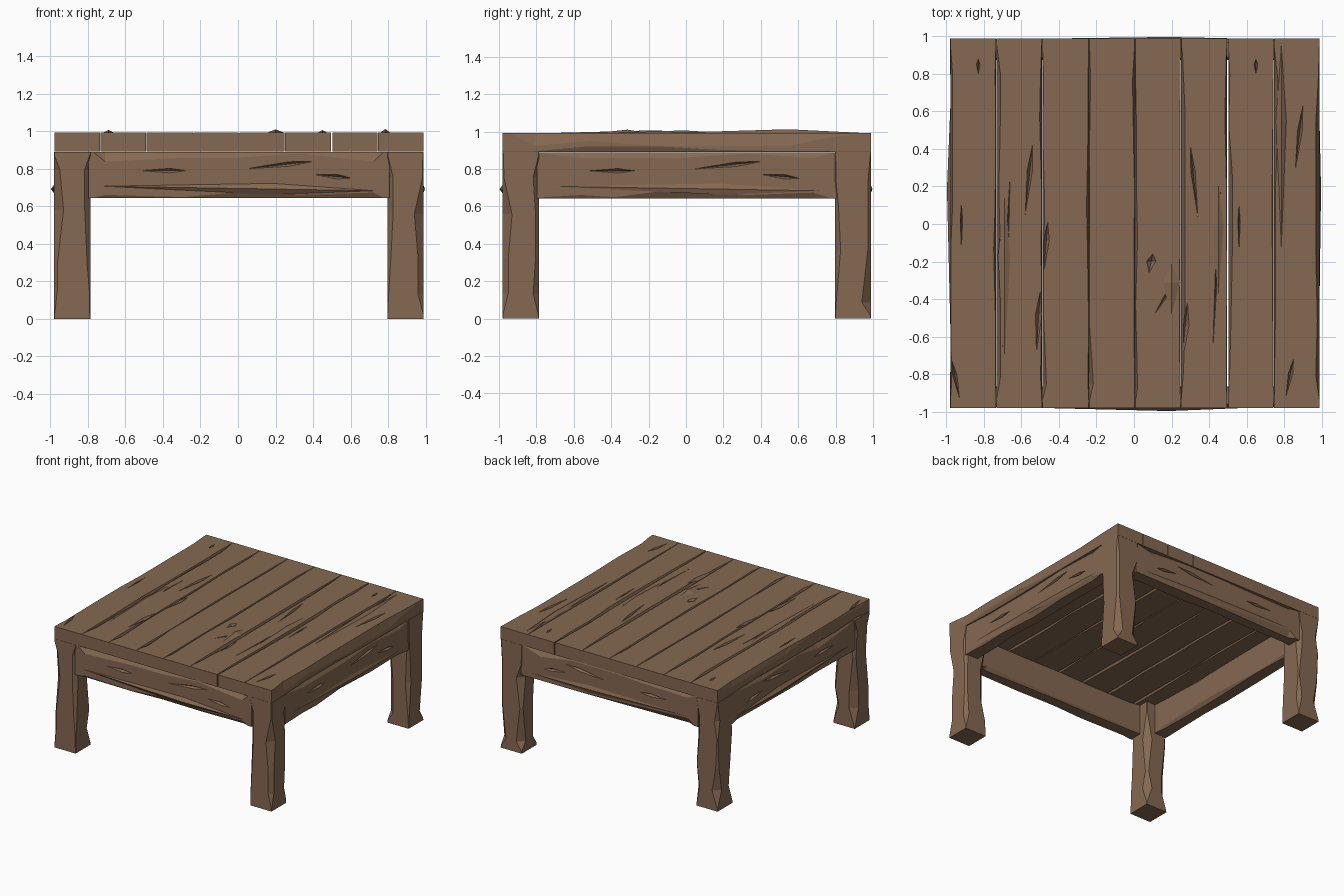
import bpy, bmesh, random
from mathutils import Vector

if "Cube" in bpy.data.objects:
    bpy.data.objects.remove(bpy.data.objects["Cube"])

random.seed(7)
wood = bpy.data.materials.new("brown wood")
wood.diffuse_color = (0.235, 0.140, 0.083, 1)
wood.use_nodes = True
wood.node_tree.nodes["Principled BSDF"].inputs["Base Color"].default_value = wood.diffuse_color
LO, HI = -0.98, 0.99          # outer faces of the table


def finish(bm, name):
    bmesh.ops.recalc_face_normals(bm, faces=bm.faces)
    me = bpy.data.meshes.new(name)
    bm.to_mesh(me)
    bm.free()
    me.materials.append(wood)
    ob = bpy.data.objects.new(name, me)
    bpy.context.collection.objects.link(ob)
    return ob


def beam(name, lo, hi, axis, wear, stations=5):
    """Box along an axis with irregularly carved long edges, square at both ends.
    wear = (du, dv) for the corners (lo,lo) (hi,lo) (hi,hi) (lo,hi)."""
    u, v = [a for a in range(3) if a != axis]
    n = stations
    ts = [0, 0.02] + [(i + random.uniform(0.25, 0.75)) / n for i in range(n)] + [0.98, 1]
    bm = bmesh.new()
    rings = []
    for k, t in enumerate(ts):
        end = k in (0, len(ts) - 1)
        ring = []
        for c, (cu, cv) in enumerate(((0, 0), (1, 0), (1, 1), (0, 1))):
            r = 0.04 if end else random.choice((0.12, 0.35, 0.6, 1.0))
            s = 0.1 if k in (1, len(ts) - 2) else 1
            du, dv = wear[c][0] * r * s, wear[c][1] * r * s
            pts = []
            for eu, ev in ((du, 0), (0, dv)):
                p = [0, 0, 0]
                p[axis] = lo[axis] + t * (hi[axis] - lo[axis])
                p[u] = hi[u] - eu if cu else lo[u] + eu
                p[v] = hi[v] - ev if cv else lo[v] + ev
                pts.append(p)
            if c in (0, 2):
                pts.reverse()
            ring += [bm.verts.new(p) for p in pts]
        rings.append(ring)
    for a, b in zip(rings, rings[1:]):
        for i in range(8):
            j = (i + 1) % 8
            bm.faces.new((a[i], a[j], b[j], b[i]))
    bm.faces.new(rings[0])
    bm.faces.new(rings[-1])
    return finish(bm, name)


def spindle(bm, centre, along, across, out):
    """Long four-sided splinter: used as a ridge or as a crack cutter."""
    c, a, w, o = (Vector(q) for q in (centre, along, across, out))
    tips = [bm.verts.new(c - a), bm.verts.new(c + a)]
    mid = [bm.verts.new(c + a * 0.25 + d) for d in (w, o, -w, -o)]
    for i in range(4):
        for t in tips:
            bm.faces.new((mid[i], mid[(i + 1) % 4], t))


def carve(objects, cracks):
    """Cut splinter-shaped cracks out of the objects."""
    bm = bmesh.new()
    for c in cracks:
        spindle(bm, *c)
    cutter = finish(bm, "crack_cutter")
    cutter.hide_render = True
    for ob in objects:
        m = ob.modifiers.new("cracks", 'BOOLEAN')
        m.operation, m.solver, m.object = 'DIFFERENCE', 'EXACT', cutter
    dg = bpy.context.evaluated_depsgraph_get()
    baked = [bpy.data.meshes.new_from_object(ob.evaluated_get(dg)) for ob in objects]
    for ob, me in zip(objects, baked):
        ob.modifiers.clear()
        ob.data = me
    bpy.data.objects.remove(cutter)


# Tabletop: eight planks running front to back
edges = [LO, -0.735, -0.49, -0.24, 0.005, 0.25, 0.497, 0.745, HI]
planks = []
for i in range(8):
    x0, x1 = edges[i] + (0.006 if i == 6 else 0.001), edges[i + 1] - 0.001
    left = (0.02, 0.07) if i == 0 else (0.022, 0.05)
    right = (0.02, 0.07) if i == 7 else (0.012, 0.03)
    under = (0.015, 0.03)
    planks.append(beam(f"plank_{i + 1}", (x0, LO, 0.891), (x1, HI, 0.992), 1,
                       (under, under, right, left), 6))

# Cracks in the tabletop: x, y, half length, half width, slant
top_cracks = [(-0.56, 0.24, 0.19, 0.014, 0.02), (-0.68, -0.2, 0.46, 0.007, 0.02),
              (-0.51, -0.52, 0.16, 0.018, 0.01), (-0.47, -0.12, 0.13, 0.016, 0.01),
              (0.32, 0.23, 0.19, 0.012, -0.02), (0.27, -0.58, 0.16, 0.02, 0.015),
              (0.09, -0.21, 0.05, 0.025, 0.01), (0.44, -0.25, 0.42, 0.008, 0.02),
              (0.88, 0.46, 0.17, 0.013, 0.02), (0.56, -0.02, 0.13, 0.006, 0),
              (-0.92, -0.01, 0.12, 0.006, 0), (-0.83, 0.84, 0.04, 0.01, 0),
              (0.65, 0.84, 0.04, 0.01, 0), (-0.95, -0.83, 0.1, 0.012, -0.02),
              (0.83, -0.82, 0.1, 0.012, 0.02), (0.16, -0.4, 0.08, 0.01, 0.05)]
carve(planks, [((x, y, 0.992), (s, h, 0), (w, 0, 0), (0, 0, 0.025))
               for x, y, h, w, s in top_cracks])

# Raised splinters on the tabletop
bm = bmesh.new()
for x, y, h, w, z in ((0.785, 0.4, 0.66, 0.03, 0.022), (-0.69, -0.3, 0.5, 0.035, 0.016),
                      (0.2, -0.35, 0.15, 0.05, 0.02), (0.45, -0.1, 0.35, 0.03, 0.016)):
    spindle(bm, (x, y, 0.99), (0, min(h, 0.99 - y), 0), (w, 0, 0), (0, 0, z))
finish(bm, "top_splinters")

# Legs: square posts with carved corners
W = 0.193
c = (0.05, 0.05)
for fy, y0 in (("front", LO), ("back", HI - W)):
    for fx, x0 in (("left", LO), ("right", HI - W)):
        leg = beam(f"{fy}_{fx}_leg", (x0, y0, 0), (x0 + W, y0 + W, 0.89), 2, (c, c, c, c), 4)

# Aprons between the legs, each with an outward bulging splinter and cracks
A, B, T = LO + W - 0.01, HI - W + 0.01, 0.11
Z0, Z1 = 0.643, 0.888
mid, half = (A + B) / 2, (B - A) / 2
out_wear, in_wear = (0.03, 0.05), (0.02, 0.03)
for name, axis, side in (("front_apron", 0, -1), ("back_apron", 0, 1),
                         ("left_apron", 1, -1), ("right_apron", 1, 1)):
    n = 1 - axis                                   # outward axis
    face = LO + 0.005 if side < 0 else HI - 0.005
    inner = face - side * T
    lo, hi = [A, A, Z0], [B, B, Z1]
    lo[n], hi[n] = min(face, inner), max(face, inner)
    wear = (out_wear, in_wear, in_wear, out_wear) if side < 0 else \
           (in_wear, out_wear, out_wear, in_wear)
    ob = beam(name, lo, hi, axis, wear, 5)

    def vec(a, o, z):
        p = [0, 0, z]
        p[axis], p[n] = a, o
        return tuple(p)
    carve([ob], [(vec(mid + a, face, z), vec(h, 0, s), vec(0, 0, 0.012), vec(0, 0.02, 0))
                 for a, z, h, s in ((0.22, 0.82, 0.18, 0.02), (-0.4, 0.79, 0.12, 0.0),
                                    (0.5, 0.76, 0.1, -0.01))])
    bm = bmesh.new()
    spindle(bm, vec(mid, face, 0.695), vec(half * 0.9, 0, -0.012),
            vec(0, 0, 0.03), vec(0, 0.022 if side < 0 else 0.012, 0))
    finish(bm, name + "_splinter")
